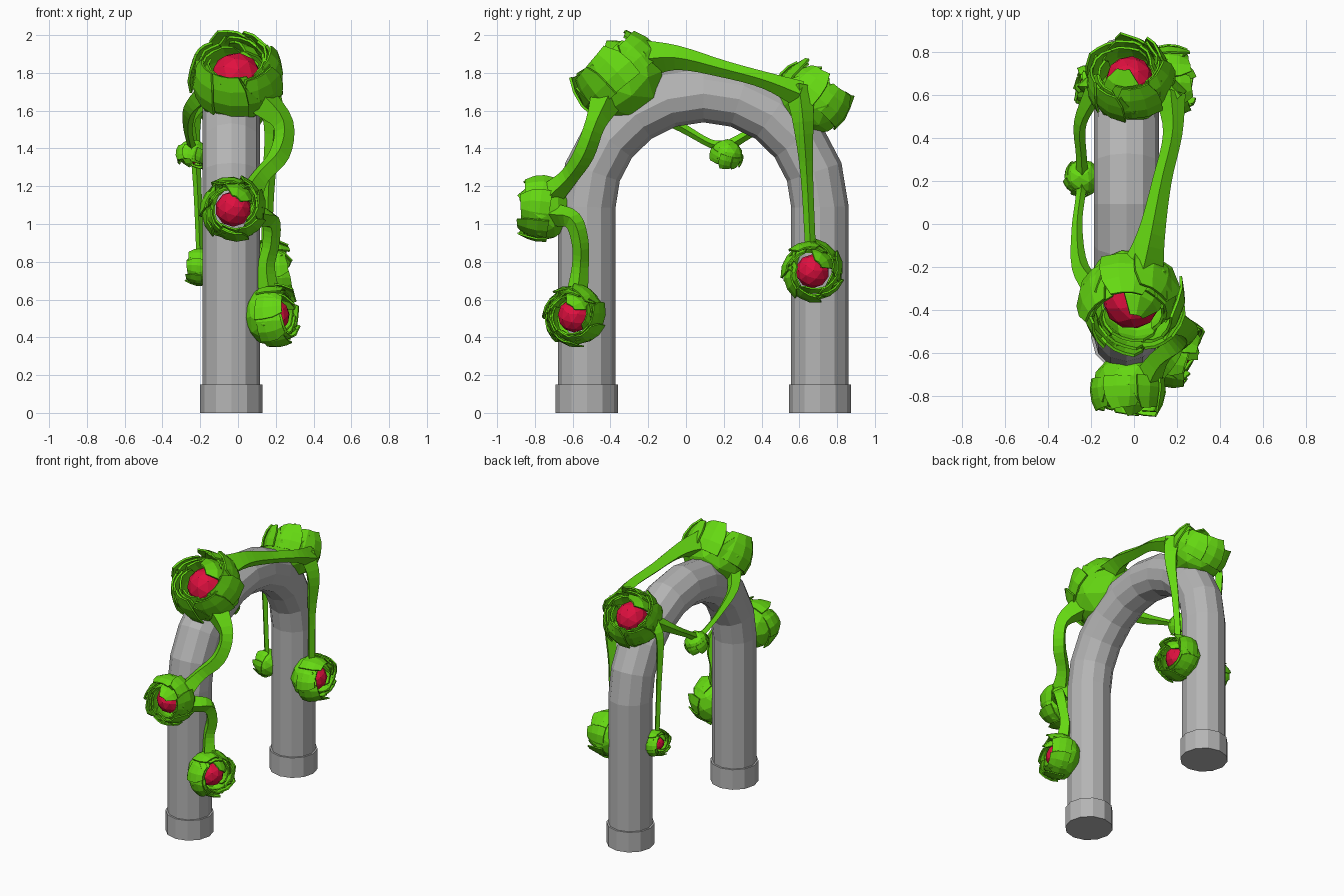
import bpy, bmesh, math, random
from mathutils import Vector, Matrix

if "Cube" in bpy.data.objects:
    bpy.data.objects.remove(bpy.data.objects["Cube"])

random.seed(4)


def material(name, col):
    m = bpy.data.materials.new(name)
    m.diffuse_color = (*col, 1)
    m.use_nodes = True
    m.node_tree.nodes["Principled BSDF"].inputs["Base Color"].default_value = m.diffuse_color
    return m


GREY = material("stone_grey", (0.46, 0.46, 0.46))
GREEN = material("leaf_green", (0.13, 0.69, 0.006))
RED = material("bud_red", (0.74, 0.005, 0.05))


def finish(bm, name, mat, matrix=None, thickness=0):
    """Turn a bmesh into a flat shaded object, optionally thickened."""
    if matrix:
        bm.transform(matrix)
    bmesh.ops.recalc_face_normals(bm, faces=bm.faces)
    me = bpy.data.meshes.new(name)
    bm.to_mesh(me)
    bm.free()
    me.materials.append(mat)
    ob = bpy.data.objects.new(name, me)
    bpy.context.collection.objects.link(ob)
    if thickness:
        mod = ob.modifiers.new("thickness", 'SOLIDIFY')
        mod.thickness = thickness
        mod.offset = 0
    return ob


def sweep(name, pts, radii, sides, mat):
    """Capped tube along a path, with the x axis as the frame reference."""
    bm = bmesh.new()
    rings = []
    for i, p in enumerate(pts):
        t = (pts[min(i + 1, len(pts) - 1)] - pts[max(i - 1, 0)]).normalized()
        a = (Vector((1, 0, 0)) - t * t.x).normalized()
        b = t.cross(a)
        rings.append([bm.verts.new(p + radii[i] * (a * math.cos(k * math.tau / sides)
                                                   + b * math.sin(k * math.tau / sides)))
                      for k in range(sides)])
    for r0, r1 in zip(rings, rings[1:]):
        for k in range(sides):
            j = (k + 1) % sides
            bm.faces.new((r0[k], r0[j], r1[j], r1[k]))
    bm.faces.new(rings[0])
    bm.faces.new(rings[-1])
    return finish(bm, name, mat)


def vine(name, keys, steps=4):
    """Tapered square stem through keys (x, y, z, radius), Catmull-Rom smoothed."""
    k = [Vector(q) for q in keys]
    k = [k[0] * 2 - k[1]] + k + [k[-1] * 2 - k[-2]]
    out = []
    for i in range(1, len(k) - 2):
        a, b, c, d = k[i - 1:i + 3]
        for s in range(steps):
            t = s / steps
            out.append(0.5 * (2 * b + (c - a) * t + (2 * a - 5 * b + 4 * c - d) * t * t
                              + (3 * b - a - 3 * c + d) * t ** 3))
    out.append(k[-2])
    sweep(name, [q.to_3d() for q in out], [abs(q.w) for q in out], 4, GREEN)


def bulb(name, centre, direction, size):
    """Faceted cup, layered ragged petals and a round red bud."""
    mtx = (Matrix.Translation(centre)
           @ Vector(direction).to_track_quat('Z', 'Y').to_matrix().to_4x4()
           @ Matrix.Scale(size, 4))
    # cup
    bm = bmesh.new()
    bmesh.ops.create_icosphere(bm, subdivisions=2, radius=0.98)
    top = [f for f in bm.faces if f.calc_center_median().z > 0.3]
    bmesh.ops.delete(bm, geom=top, context='FACES')
    finish(bm, name + "_cup", GREEN, mtx, 0.06 * size)
    # petals, in three nested layers plus one folded over the bud
    bm = bmesh.new()
    for layer, (rad, count) in enumerate(((0.99, 7), (0.87, 6), (0.75, 5))):
        for n in range(count):
            a0 = math.tau * (n + 0.4 * layer) / count + random.uniform(-0.15, 0.15)
            tip = math.radians(random.uniform(48, 62))
            if layer == 2 and n == 0:
                tip = math.radians(22)
            half = math.pi / count * 1.25
            grid = []
            for i in range(4):
                th = math.radians(105) + (tip - math.radians(105)) * i / 3
                row = []
                for u in (-1, -0.33, 0.33, 1):
                    az = a0 + u * half * (1, 1, 0.95, 0.7)[i]
                    r = rad * (1 + 0.07 * u) + (0.05 * random.random() if i == 3 else 0)
                    row.append(bm.verts.new((r * math.sin(th) * math.cos(az),
                                             r * math.sin(th) * math.sin(az),
                                             r * math.cos(th))))
                grid.append(row)
            for r0, r1 in zip(grid, grid[1:]):
                for c in range(3):
                    bm.faces.new((r0[c], r0[c + 1], r1[c + 1], r1[c]))
    finish(bm, name + "_petals", GREEN, mtx, 0.055 * size)
    # bud
    bm = bmesh.new()
    bmesh.ops.create_icosphere(bm, subdivisions=2, radius=0.56)
    finish(bm, name + "_bud", RED, mtx)


# stone arch
CX, CY, SPRING, SPAN = -0.035, 0.092, 1.09, 0.617
path = [Vector((CX, CY - SPAN, 0))]
for i in range(11):
    a = math.pi * (1 - i / 10)
    path.append(Vector((CX, CY + SPAN * math.cos(a), SPRING + 0.6 * math.sin(a))))
path.append(Vector((CX, CY + SPAN, 0)))
sweep("arch", path, [0.152] * len(path), 12, GREY)

# base collars
for label, s in (("front", -1), ("back", 1)):
    y = CY + s * SPAN
    sweep(label + "_base", [Vector((CX, y, 0)), Vector((CX, y, 0.15))], [0.165] * 2, 12, GREY)

# bulbs
bulb("front_top_bulb", (-0.01, -0.355, 1.775), (-0.05, -0.65, 0.75), 0.24)
bulb("front_bulb", (-0.025, -0.765, 1.08), (0, -1, 0.12), 0.17)
bulb("front_side_bulb", (0.185, -0.59, 0.515), (0.92, -0.35, 0.1), 0.16)
bulb("back_top_bulb", (-0.02, 0.67, 1.67), (-0.1, 0.62, 0.77), 0.2)
bulb("back_side_bulb", (0.165, 0.67, 0.75), (1, 0.05, 0.05), 0.16)
bulb("hanging_bulb", (-0.24, 0.215, 1.365), (-0.3, -0.3, -0.9), 0.085)
bulb("left_side_bulb", (-0.205, 0.64, 0.77), (-0.95, 0.1, 0.1), 0.095)

# vines joining the bulbs
vine("vine_top_to_front", [(0.12, -0.42, 1.66, 0.09), (0.24, -0.48, 1.53, 0.055),
                           (0.22, -0.54, 1.37, 0.055), (0.12, -0.62, 1.25, 0.05),
                           (0.06, -0.72, 1.15, 0.07)])
vine("vine_front_to_side", [(0.08, -0.7, 1.05, 0.06), (0.17, -0.6, 1.02, 0.05),
                            (0.175, -0.56, 0.9, 0.045), (0.15, -0.56, 0.77, 0.045),
                            (0.17, -0.58, 0.6, 0.06)])
vine("vine_over_arch", [(0.03, -0.25, 1.87, 0.11), (0.08, -0.05, 1.88, 0.065),
                        (0.13, 0.2, 1.82, 0.045), (0.18, 0.42, 1.76, 0.045),
                        (0.17, 0.6, 1.69, 0.07)])
vine("vine_down_right", [(0.14, 0.6, 1.72, 0.08), (0.19, 0.62, 1.54, 0.055),
                         (0.165, 0.64, 1.25, 0.033), (0.15, 0.66, 0.85, 0.028)])
vine("vine_to_hanging", [(-0.17, -0.32, 1.7, 0.06), (-0.25, -0.2, 1.61, 0.04),
                         (-0.265, -0.02, 1.51, 0.025), (-0.25, 0.12, 1.43, 0.022),
                         (-0.24, 0.2, 1.41, 0.03)])
vine("vine_from_hanging", [(-0.24, 0.22, 1.41, 0.03), (-0.245, 0.32, 1.47, 0.025),
                           (-0.25, 0.47, 1.56, 0.03), (-0.18, 0.62, 1.66, 0.05)])
vine("vine_down_left", [(-0.17, 0.64, 1.66, 0.06), (-0.23, 0.64, 1.56, 0.035),
                        (-0.215, 0.63, 1.2, 0.022), (-0.2, 0.63, 0.82, 0.02)])
